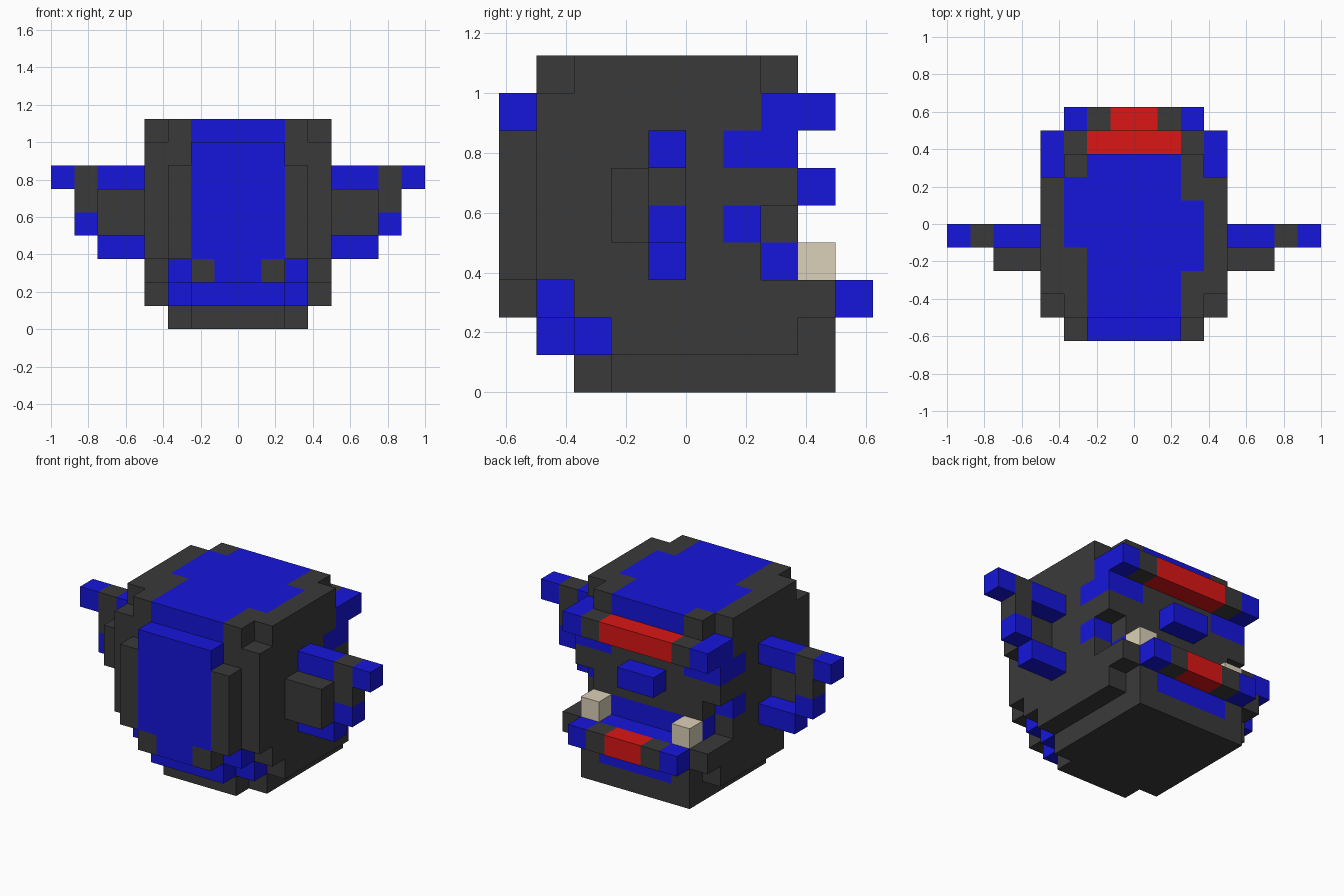
import bpy
import bmesh
from mathutils import Matrix, Vector

cube = bpy.data.objects.get("Cube")
if cube:
    bpy.data.objects.remove(cube, do_unlink=True)

U = 0.125  # size of one block


def make_material(name, rgb):
    m = bpy.data.materials.new(name)
    m.use_nodes = True
    m.diffuse_color = (*rgb, 1)
    m.node_tree.nodes["Principled BSDF"].inputs["Base Color"].default_value = (*rgb, 1)
    return m


DARK = make_material("charcoal", (0.042, 0.042, 0.042))
BLUE = make_material("royal_blue", (0.008, 0.008, 0.71))
RED = make_material("red", (0.71, 0.008, 0.008))
BONE = make_material("bone", (0.71, 0.63, 0.48))


def part(name, mat, *boxes, mirror=False):
    """Boxes are (x0, x1, y0, y1, z0, z1) in blocks; mirror repeats them at -x."""
    bm = bmesh.new()
    if mirror:
        boxes += tuple((-b[1], -b[0], *b[2:]) for b in boxes)
    for x0, x1, y0, y1, z0, z1 in boxes:
        centre = Vector((x0 + x1, y0 + y1, z0 + z1)) * U / 2
        size = Vector((x1 - x0, y1 - y0, z1 - z0)) * U
        bmesh.ops.create_cube(bm, size=1, matrix=Matrix.Translation(centre) @ Matrix.Diagonal((*size, 1)))
    mesh = bpy.data.meshes.new(name)
    bm.to_mesh(mesh)
    bm.free()
    mesh.materials.append(mat)
    obj = bpy.data.objects.new(name, mesh)
    bpy.context.collection.objects.link(obj)


# Neck and jaw
part("neck_base", DARK, (-2, 2, -3, -2, 0, 1), (-3, 3, -2, 4, 0, 1))
part("jaw", DARK, (-4, 4, -2, 3, 1, 2), (-4, 4, -3, 3, 2, 3))
part("jaw_corners", DARK, (2, 3, 3, 4, 1, 2), (3, 4, 3, 4, 2, 3), mirror=True)
part("chin_stripe", BLUE, (-2, 2, 3, 4, 1, 2))
part("mouth_floor", BLUE, (-3, 3, 3, 4, 2, 3))

# Skull, stacked in layers
part("skull", DARK,
     (-4, 4, -4, 2, 3, 4),
     (-4, 4, -4, 1, 4, 5), (-3, 3, 1, 3, 4, 5),
     (-4, 4, -4, 3, 5, 6),
     (-4, 4, -4, 1, 6, 7), (-2, 2, 1, 3, 6, 7),
     (-4, 4, -4, 2, 7, 8), (-3, 3, 2, 3, 7, 8))

# Crown with its stepped blue patch
part("crown_stripe", BLUE, (-2, 2, -4, 3, 8, 9), (-3, -2, -1, 2, 8, 9), (2, 3, -2, 1, 8, 9))
part("crown_inner", DARK, (-3, -2, -4, -1, 8, 9), (-3, -2, 2, 3, 8, 9),
     (2, 3, -4, -2, 8, 9), (2, 3, 1, 3, 8, 9))
part("crown_sides", DARK, (3, 4, -3, 2, 8, 9), mirror=True)

# Panel on the -y side and the steps below it
part("panel", BLUE, (-2, 2, -5, -4, 3, 8), (-1, 1, -5, -4, 2, 3))
part("panel_sides", DARK, (2, 3, -5, -4, 3, 7), mirror=True)
part("panel_feet", DARK, (1, 2, -5, -4, 2, 3), mirror=True)
part("nape", BLUE, (-3, 3, -4, -3, 2, 3), (-2, 2, -4, -2, 1, 2))
part("nape_sides", BLUE, (2, 3, -3, -2, 1, 2), mirror=True)

# Brow, eyes, cheeks and nose
part("brow", RED, (-2, 2, 3, 4, 7, 8))
part("brow_joints", DARK, (2, 3, 3, 4, 7, 8), mirror=True)
part("brow_ends", BLUE, (3, 4, 2, 4, 7, 8), mirror=True)
part("eyes", BLUE, (2, 4, 1, 3, 6, 7), mirror=True)
part("cheeks", BLUE, (3, 4, 1, 2, 4, 5), mirror=True)
part("nose", BLUE, (-1, 1, 3, 4, 5, 6))

# Mouth
part("mouth_back", BLUE, (-3, 3, 2, 3, 3, 4))
part("teeth", BONE, (2, 3, 3, 4, 3, 4), mirror=True)
part("lip", RED, (-1, 1, 4, 5, 2, 3))
part("lip_joints", DARK, (1, 2, 4, 5, 2, 3), mirror=True)
part("lip_ends", BLUE, (2, 3, 4, 5, 2, 3), mirror=True)

# Ears, hollow towards the face
part("ear_backs", DARK, (4, 6, -2, -1, 4, 6), mirror=True)
part("ear_rims", DARK, (6, 7, -1, 0, 5, 7), mirror=True)
part("ear_trim", BLUE, (4, 6, -1, 0, 6, 7), (7, 8, -1, 0, 6, 7),
     (6, 7, -1, 0, 4, 5), (4, 6, -1, 0, 3, 4), mirror=True)
